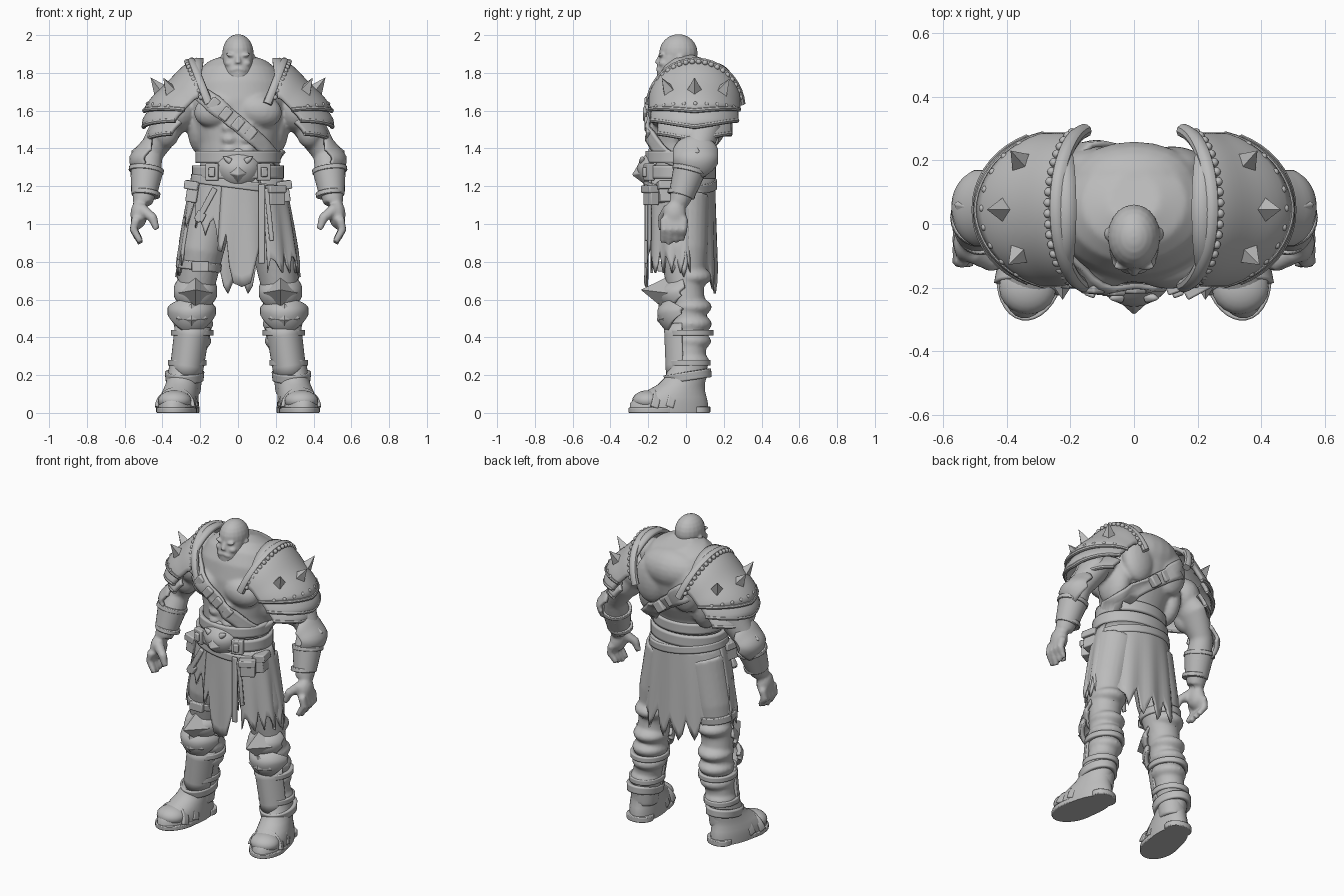
import bpy, bmesh, random
from math import sin, cos, pi, radians
from mathutils import Vector, Matrix, Euler

random.seed(4)
if "Cube" in bpy.data.objects:
    bpy.data.objects.remove(bpy.data.objects["Cube"])

GREY = (.5, .5, .5, 1)
stone = bpy.data.materials.new("stone grey")
stone.diffuse_color = GREY
stone.use_nodes = True
stone.node_tree.nodes["Principled BSDF"].inputs["Base Color"].default_value = GREY


def lerp(a, b, t):
    return a + (b - a) * t


def finish(name, bm, mirror=False, wrap=None, voxel=0, thick=0, bevel=0, angle=35):
    """Turn a bmesh into a shaded object with the usual modifier stack."""
    bmesh.ops.recalc_face_normals(bm, faces=bm.faces)
    mesh = bpy.data.meshes.new(name)
    bm.to_mesh(mesh)
    bm.free()
    mesh.materials.append(stone)
    for face in mesh.polygons:
        face.use_smooth = True
    mesh.set_sharp_from_angle(angle=radians(angle))
    obj = bpy.data.objects.new(name, mesh)
    bpy.context.scene.collection.objects.link(obj)
    if wrap:
        mod = obj.modifiers.new("wrap", 'SHRINKWRAP')
        mod.target, mod.offset, mod.wrap_mode = wrap, .012, 'ABOVE_SURFACE'
    if thick:
        mod = obj.modifiers.new("thickness", 'SOLIDIFY')
        mod.thickness, mod.offset = thick, 0
    if bevel:
        mod = obj.modifiers.new("bevel", 'BEVEL')
        mod.width, mod.segments = bevel, 2
    if mirror:
        mod = obj.modifiers.new("mirror", 'MIRROR')
        mod.use_mirror_merge = False
    if voxel:
        mod = obj.modifiers.new("fuse", 'REMESH')
        mod.mode, mod.voxel_size, mod.use_smooth_shade = 'VOXEL', voxel, True
        mod = obj.modifiers.new("soften", 'SMOOTH')
        mod.factor, mod.iterations = .5, 4
    return obj


def place(loc, size=(1, 1, 1), rot=(0, 0, 0)):
    return Matrix.LocRotScale(Vector(loc), Euler(rot), Vector(size))


def blob(bm, loc, size, rot=(0, 0, 0)):
    bmesh.ops.create_uvsphere(bm, u_segments=20, v_segments=12, radius=1, matrix=place(loc, size, rot))


def box(bm, loc, size, rot=(0, 0, 0)):
    bmesh.ops.create_cube(bm, size=1, matrix=place(loc, size, rot))


def spike(bm, base, direction, radius, length, sides=4):
    direction = Vector(direction).normalized()
    turn = direction.to_track_quat('Z', 'Y').to_matrix().to_4x4()
    move = Matrix.Translation(Vector(base) + direction * length / 2)
    bmesh.ops.create_cone(bm, cap_ends=True, segments=sides, radius1=radius,
                          radius2=0, depth=length, matrix=move @ turn)


def tube(bm, points, radii, yaw=0, sides=24, level=False):
    """Capped tube along a path; each radius is a number or a (wide, deep) pair."""
    points = [Vector(p) for p in points]
    run = (points[-1] - points[0]).normalized()
    ref = Vector((0, 1, 0)) if abs(run.x) > .8 else Vector((cos(yaw), sin(yaw), 0))
    rings = []
    for i, (p, r) in enumerate(zip(points, radii)):
        t = (points[min(i + 1, len(points) - 1)] - points[max(i - 1, 0)]).normalized()
        if level:
            t = Vector((0, 0, 1))
        side = (ref - t * ref.dot(t)).normalized()
        deep = t.cross(side)
        rx, ry = r if isinstance(r, tuple) else (r, r)
        rings.append([bm.verts.new(p + side * rx * cos(a) + deep * ry * sin(a))
                      for a in (2 * pi * k / sides for k in range(sides))])
    for low, high in zip(rings, rings[1:]):
        for k in range(sides):
            n = (k + 1) % sides
            bm.faces.new((low[k], low[n], high[n], high[k]))
    bm.faces.new(rings[0][::-1])
    bm.faces.new(rings[-1])


def sheet(name, fn, nu, nv, thick, **options):
    """Thick surface from a function of u and v in the unit square."""
    bm = bmesh.new()
    grid = [[bm.verts.new(fn(i / nu, j / nv)) for i in range(nu + 1)] for j in range(nv + 1)]
    for a, b in zip(grid, grid[1:]):
        for i in range(nu):
            bm.faces.new((a[i], a[i + 1], b[i + 1], b[i]))
    bmesh.ops.remove_doubles(bm, verts=bm.verts, dist=.0001)
    return finish(name, bm, thick=thick, **options)


def band(name, loc, rx, ry, height, arc=(0, 360), flare=1, rot=(0, 0, 0), thick=.025, **options):
    frame = place(loc, rot=rot)

    def fn(u, v):
        a, k = radians(lerp(*arc, u)), lerp(1, flare, v)
        return frame @ Vector((rx * k * cos(a), ry * k * sin(a), (v - .5) * height))
    return sheet(name, fn, 48, 5, thick, **options)


def dome_point(size, a, b):
    flat = 1 - .24 * max(0, sin(2 * a))
    return Vector((size[0] * cos(a) * sin(b) * flat, -size[1] * cos(b), size[2] * sin(a) * sin(b) * flat))


def plate(name, loc, size, tilt, sweep=(14, 166), dip=0, turn=0, thick=.02, **options):
    """Curved armour plate bulging to +x, with a pointed lower edge."""
    frame = place(loc, rot=(0, 0, turn))

    def fn(u, v):
        a = radians(lerp(*tilt, v) - dip * v * (1 - abs(2 * u - 1)))
        return frame @ dome_point(size, a, radians(lerp(*sweep, u)))
    return sheet(name, fn, 28, 12, thick, mirror=True, **options)


# Bare body: torso, neck, muscles, arms, hands and legs fused together
bm = bmesh.new()
torso = [(1.08, -.02, .19, .14), (1.2, -.03, .21, .15), (1.32, -.03, .2, .155), (1.42, -.02, .205, .165),
         (1.52, 0, .235, .19), (1.62, .02, .26, .205), (1.72, .04, .255, .205), (1.8, .06, .22, .185),
         (1.85, .07, .165, .145), (1.88, .08, .08, .08)]
tube(bm, [(0, y, z) for z, y, rx, ry in torso], [t[2:] for t in torso], sides=40)
tube(bm, [(0, 0, 1.7), (0, -.04, 1.86)], [.095, .075])
tube(bm, [(0, .05, 1.79), (.24, .04, 1.73)], [.08, .09])
blob(bm, (0, .13, 1.73), (.21, .13, .13))
blob(bm, (.11, -.125, 1.6), (.125, .08, .09), (0, .2, 0))
blob(bm, (.12, .18, 1.64), (.11, .065, .15))
blob(bm, (.19, .05, 1.52), (.08, .12, .16))
for z in (1.39, 1.45, 1.51):
    blob(bm, (.045, -.165, z), (.045, .035, .032))
blob(bm, (.32, .04, 1.6), (.11, .13, .12))
tube(bm, [(.32, .04, 1.62), (.385, .08, 1.5), (.465, .06, 1.37), (.485, .01, 1.25), (.505, -.04, 1.11)],
     [.1, (.085, .11), .068, .08, .052])
blob(bm, (.38, .02, 1.5), (.075, .075, .1))
blob(bm, (.525, -.06, 1.05), (.045, .062, .075))
for i in range(4):
    y = -.115 + .034 * i
    tube(bm, [(.538, y, 1.03), (.553, y, .97), (.515, y - .01, .895 + .01 * abs(i - 1))], [.026, .022, .016])
tube(bm, [(.51, -.09, 1.08), (.45, -.125, 1.03), (.43, -.13, .97)], [.032, .026, .017])
tube(bm, [(.13, -.01, 1.15), (.195, -.015, .86), (.225, 0, .64), (.235, .02, .46), (.26, .02, .3), (.28, .02, .1)],
     [.135, (.12, .13), .095, .095, .085, .08])
for x, z, r in ((.22, .72, .106), (.23, .56, .106), (.236, .47, .107), (.243, .38, .103), (.265, .27, .095)):
    blob(bm, (x, .025, z), (r, r * 1.06, .055))
body = finish("body", bm, mirror=True, voxel=.011)

# Bald head with heavy brow and short beard
bm = bmesh.new()
blob(bm, (0, -.04, 1.905), (.083, .102, .1))
face = [(1.742, -.112, .034, .028), (1.765, -.108, .055, .045), (1.8, -.098, .068, .057),
        (1.84, -.08, .077, .072), (1.89, -.055, .08, .085)]
tube(bm, [(0, y, z) for z, y, rx, ry in face], [f[2:] for f in face], level=True)
blob(bm, (.03, -.128, 1.892), (.036, .017, .012), (0, -.2, -.2))
blob(bm, (.042, -.118, 1.85), (.028, .026, .02))
blob(bm, (.084, -.03, 1.865), (.011, .022, .033))
blob(bm, (.018, -.142, 1.818), (.03, .016, .014), (0, .25, .2))
tube(bm, [(0, -.132, 1.895), (0, -.15, 1.848)], [.012, .018])
finish("head", bm, mirror=True, voxel=.006)

# Shingled shoulder armour with collar ridge, spikes and rivets
shoulder, span = Vector((.22, .045, 1.6)), Vector((.272, .24, .27))
for name, drop, scale, tilt, dip, inset in (("upper", 0, 1, (98, 6), 6, 14), ("middle", .055, 1.02, (35, 2), 8, 24),
                                            ("lower", .125, .92, (38, 2), 8, 32)):
    centre = shoulder - Vector((0, 0, drop))
    plate(name + "_shoulder_plate", centre, span * scale, tilt, (inset, 180 - inset), dip, thick=.022)
    bm = bmesh.new()
    spread = 90 - inset
    edge = [centre + dome_point(span * scale * 1.01, radians(tilt[1] - dip * (1 - abs(k))), radians(90 + spread * k))
            for k in (i / 9 for i in range(-9, 10))]
    tube(bm, edge, [.013] * len(edge), sides=8)
    finish(name + "_shoulder_rim", bm, mirror=True)
ridge = [Vector((.145 + .1 * sin(b), .05 - .245 * cos(b), 1.61 + .25 * sin(b)))
         for b in (radians(d) for d in range(6, 176, 8))]
bm = bmesh.new()
tube(bm, ridge, [(.024, .022)] * len(ridge), sides=10)
for p in ridge[1:-1]:
    blob(bm, p + Vector((.026, 0, 0)), (.014, .014, .014))
finish("collar_ridge", bm, mirror=True)
bm = bmesh.new()
for a, b in ((36, 55), (28, 90), (36, 128)):
    p = dome_point(span, radians(a), radians(b))
    spike(bm, shoulder + p * .95, p.normalized() + Vector((0, 0, .7)), .046, .1)
for b in range(35, 150, 14):
    blob(bm, shoulder + dome_point(span * 1.02, radians(8), radians(b)), (.012, .012, .012))
finish("shoulder_spikes", bm, mirror=True)

# Elbow guards and bracers
plate("elbow_guard", (.462, .05, 1.35), (.105, .118, .118), (95, -40), dip=25, sweep=(20, 160))
bm = bmesh.new()
spike(bm, (.53, .055, 1.375), (1, .2, .3), .055, .04)
tube(bm, [(.482, .02, 1.29), (.498, -.025, 1.15)], [.088, .067])
for z, r in ((1.285, .093), (1.16, .074)):
    y = -.025 + (z - 1.15) * .35
    tube(bm, [(.484, y, z + .012), (.487, y - .006, z - .012)], [r, r])
finish("bracer", bm, mirror=True, bevel=.004)

# Diagonal chest strap with pouches
band("chest_strap", (0, 0, 1.53), .32, .21, .085, rot=(0, .68, 0), thick=.018, wrap=body)
bm = bmesh.new()
for x in (-.13, -.065, 0, .065):
    box(bm, (x, -.21 + abs(x + .06) * .12, 1.53 - x * .8), (.05, .035, .07), (0, .68, 0))
for x in (-.05, .03):
    box(bm, (x, .225, 1.53 - x * .8), (.06, .04, .07), (0, .68, 0))
finish("strap_pouches", bm, bevel=.008)

# Waist wrap, belts, buckle and hip pouches
band("waist_wrap", (0, -.03, 1.355), .213, .173, .065)
band("main_belt", (0, -.035, 1.275), .23, .18, .07)
band("hip_belt", (0, -.03, 1.21), .24, .182, .045, rot=(0, .13, 0))
plate("belt_shield", (0, -.14, 1.305), (.11, .115, .12), (75, -55), dip=25, turn=-pi / 2)
bm = bmesh.new()
spike(bm, (0, -.235, 1.27), (0, -1, -.2), .06, .055)
for s in (-1, 1):
    spike(bm, (.04 * s, -.23, 1.33), (s, -.1, .7), .022, .07, 6)
    box(bm, (.135 * s, -.195, 1.275), (.07, .04, .09), (0, 0, .35 * s))
    box(bm, (.135 * s, -.21, 1.275), (.035, .04, .05), (0, 0, .35 * s))
    box(bm, (.235 * s, -.1, 1.17), (.06, .09, .11), (0, -.15 * s, .2 * s))
    box(bm, (.24 * s, -.1, 1.205), (.075, .1, .045), (0, -.15 * s, .2 * s))
box(bm, (.2, -.185, 1.15), (.09, .05, .1), (0, 0, .5))
box(bm, (.2, -.19, 1.185), (.1, .06, .04), (0, 0, .5))
box(bm, (.125, -.212, 1.0), (.035, .016, .42))
box(bm, (.165, -.21, 1.05), (.025, .016, .28), (0, -.1, 0))
box(bm, (-.17, -.19, 1.1), (.03, .025, .2), (0, .5, 0))
box(bm, (-.2, -.185, 1.04), (.05, .035, .05), (0, .5, 0))
finish("belt_gear", bm, bevel=.006)


# Ragged cloth panels hanging from the belt
def cloth(name, arc, middle, edge, swell=0, teeth=10):
    cols = teeth * 4
    hems = [lerp(middle, edge, abs(2 * i / cols - 1)) + (0, .06, .12, .05)[i % 4] * random.uniform(.5, 1.5)
            for i in range(cols + 1)]

    def fn(u, v):
        a, hem = radians(lerp(*arc, u)), hems[round(u * cols)]
        z = lerp(1.24, hem, v)
        drop = (1.24 - z) / .5
        fold = 1 + .04 * sin(a * 13) * min(drop, 1) + swell
        rx, ry = .225 + .09 * min(drop, 1.3) ** .7, .172 + .01 * drop
        return Vector((rx * fold * cos(a), ry * fold * sin(a) - .025, z))
    sheet(name, fn, cols, 10, .012, angle=50)


cloth("back_skirt", (-15, 195), .62, .74, 0, 11)
cloth("left_drape", (300, 374), .74, .74, .03, 5)
cloth("right_drape", (172, 250), 1, .9, .03, 5)
cloth("right_side_rags", (172, 204), .7, .78, .02, 3)
cloth("loincloth", (250, 297), .6, .86, .03, 3)

# Thigh straps
bm = bmesh.new()
tube(bm, [(-.205, -.01, .8), (-.21, -.01, .755)], [(.122, .13), (.12, .125)])
box(bm, (-.2, -.135, .775), (.09, .03, .055))
finish("thigh_strap", bm, bevel=.006)

# Knee, shin and calf armour
FRONT = -pi / 2
plate("knee_plate", (.225, 0, .64), (.135, .108, .11), (80, -45), dip=20, turn=FRONT)
plate("shin_top_plate", (.245, .01, .54), (.15, .12, .14), (30, -28), dip=28, turn=FRONT, thick=.025)
band("shin_guard", (.258, .01, .33), .08, .106, .27, arc=(195, 345), flare=1.1, rot=(0, -.14, 0),
     thick=.02, mirror=True)
band("calf_strap", (.243, .02, .425), .1, .112, .03, mirror=True)
band("lower_strap", (.268, .015, .265), .09, .103, .03, mirror=True)
bm = bmesh.new()
spike(bm, (.225, -.1, .635), (0, -1, .12), .09, .14)
spike(bm, (.245, -.12, .5), (0, -1, -.3), .085, .035)
finish("knee_spike", bm, mirror=True)

# Boots with sole, cuff and instep bands
bm = bmesh.new()
boot = [(0, .315, -.09, .1, .21), (.05, .315, -.09, .102, .21), (.085, .312, -.078, .098, .19),
        (.115, .305, -.055, .092, .158), (.15, .296, -.025, .087, .125), (.19, .288, 0, .084, .11),
        (.25, .28, .012, .084, .102)]
tube(bm, [(x, y, z) for z, x, y, rx, ry in boot], [b[3:] for b in boot], yaw=.19, sides=32, level=True)
blob(bm, (.335, -.2, .065), (.09, .085, .055))
finish("boot", bm, mirror=True, angle=60)
bm = bmesh.new()
tube(bm, [(.325, -.148, 0), (.325, -.148, .028)], [(.106, .158)] * 2, yaw=.19, sides=32)
tube(bm, [(.285, .062, 0), (.285, .062, .035)], [(.083, .066)] * 2, yaw=.19)
finish("boot_sole", bm, mirror=True, bevel=.005)
band("boot_cuff", (.283, .01, .195), .088, .11, .045, rot=(.15, 0, 0), flare=1.05, mirror=True)
for y, wide, high in ((-.19, .098, .105), (-.11, .098, .135)):
    band("instep_band", (.3 - y * .17, y, .02), wide, high, .04, arc=(5, 175),
         rot=(pi / 2 - .3, 0, .19), thick=.02, mirror=True)
